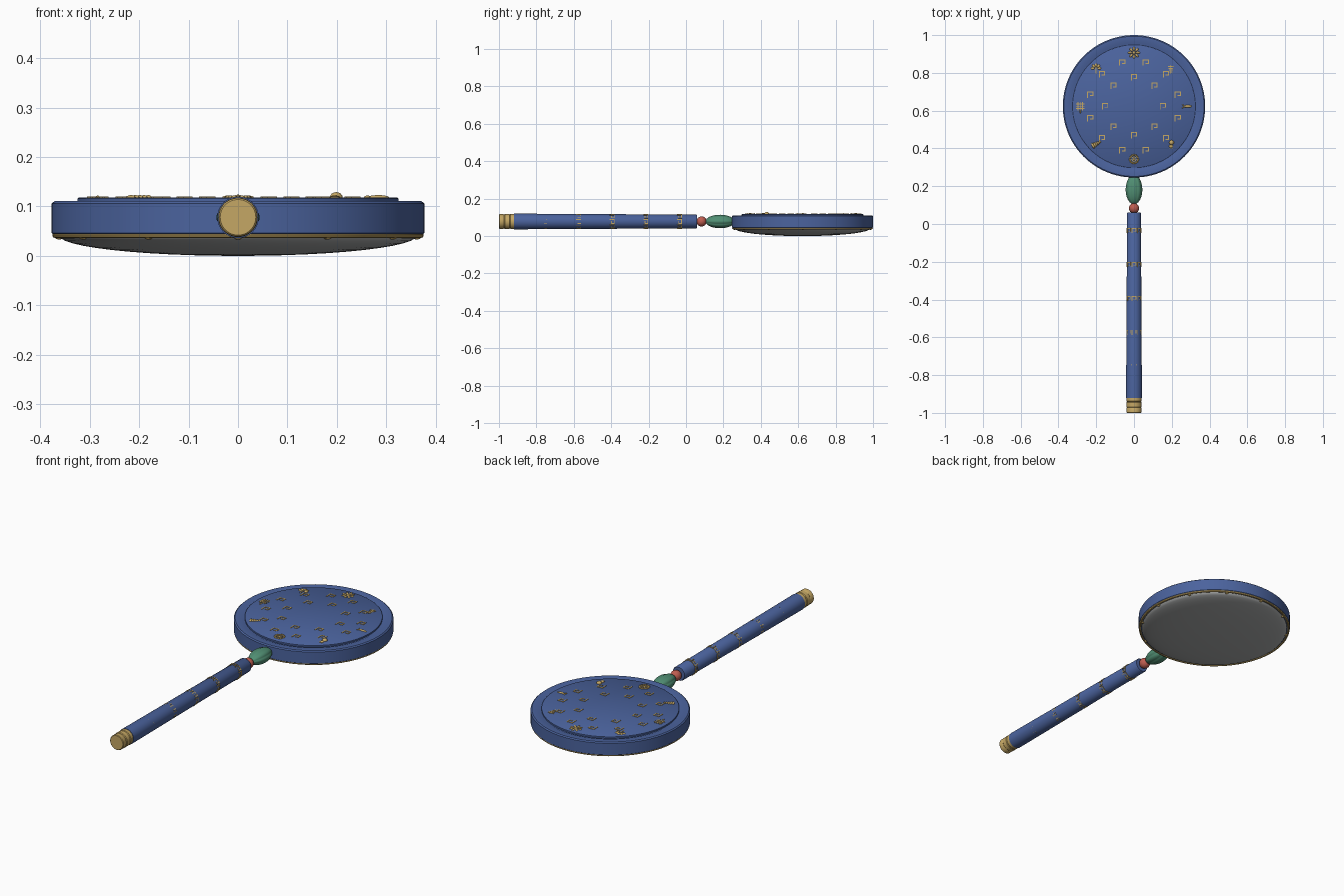
import bpy, bmesh
from math import sin, cos, pi, radians
from mathutils import Matrix, Vector

cube = bpy.data.objects.get("Cube")
if cube:
    bpy.data.objects.remove(cube, do_unlink=True)


def material(name, rgb):
    m = bpy.data.materials.new(name)
    m.use_nodes = True
    m.diffuse_color = (*rgb, 1)
    m.node_tree.nodes["Principled BSDF"].inputs["Base Color"].default_value = (*rgb, 1)
    return m


BLUE = material("blue enamel", (0.07, 0.125, 0.34))
GOLD = material("gold", (0.56, 0.39, 0.13))
JADE = material("green jade", (0.08, 0.27, 0.17))
CORAL = material("red coral", (0.52, 0.11, 0.08))
GLASS = material("silver glass", (0.40, 0.41, 0.41))

DISC_Y, R, TOP, AXIS_Z = 0.623, 0.377, 0.118, 0.078
DISC = Matrix.Translation((0, DISC_Y, 0))
SHAFT = Matrix.Translation((0, 0, AXIS_Z)) @ Matrix.Rotation(-pi / 2, 4, 'X')


def finish(name, bm, mat, angle=35):
    bmesh.ops.recalc_face_normals(bm, faces=bm.faces)
    me = bpy.data.meshes.new(name)
    bm.to_mesh(me)
    bm.free()
    me.materials.append(mat)
    for p in me.polygons:
        p.use_smooth = True
    me.set_sharp_from_angle(angle=radians(angle))
    ob = bpy.data.objects.new(name, me)
    bpy.context.collection.objects.link(ob)
    return ob


def lathe(name, profile, mat, matrix, steps=64):
    """Spin a (radius, height) profile about its own z axis."""
    bm = bmesh.new()
    verts = [bm.verts.new((r, 0, h)) for r, h in profile]
    edges = [bm.edges.new(pair) for pair in zip(verts, verts[1:])]
    bmesh.ops.spin(bm, geom=verts + edges, cent=(0, 0, 0), axis=(0, 0, 1),
                   angle=2 * pi, steps=steps)
    bmesh.ops.remove_doubles(bm, verts=bm.verts, dist=0.00005)
    bm.transform(matrix)
    return finish(name, bm, mat)


def ring_profile(major, minor, h, n=8):
    return [(major + minor * cos(2 * pi * i / n), h + minor * sin(2 * pi * i / n))
            for i in range(n + 1)]


def box(bm, m, x, y, sx, sy, sz=0.004, turn=0):
    bmesh.ops.create_cube(bm, size=1, matrix=m @ Matrix.Translation((x, y, 0))
                          @ Matrix.Rotation(turn, 4, 'Z') @ Matrix.Diagonal((sx, sy, sz, 1)))


def ball(bm, m, x, y, rx, ry, rz=0.004, turn=0):
    bmesh.ops.create_uvsphere(bm, u_segments=12, v_segments=8, radius=1,
                              matrix=m @ Matrix.Translation((x, y, 0))
                              @ Matrix.Rotation(turn, 4, 'Z') @ Matrix.Diagonal((rx, ry, rz, 1)))


def key(bm, m, s=1.0, depth=0.004):
    """Square spiral made of four bars."""
    box(bm, m, -0.014 * s, 0, 0.005 * s, 0.034 * s, depth)
    box(bm, m, 0, 0.0145 * s, 0.033 * s, 0.005 * s, depth)
    box(bm, m, 0.014 * s, 0.005 * s, 0.005 * s, 0.024 * s, depth)
    box(bm, m, 0.007 * s, -0.005 * s, 0.018 * s, 0.005 * s, depth)


def polar(r, deg):
    return r * cos(radians(deg)), r * sin(radians(deg))


def on_disc(r, deg):
    x, y = polar(r, deg)
    return Matrix.Translation((x, DISC_Y + y, TOP))


# Round mirror body, raised back plate and convex glass
lathe("mirror_body", [(0, 0.040), (0.371, 0.040), (R, 0.046), (R, 0.106), (0.371, 0.111),
                      (0.338, 0.111), (0.331, 0.108), (0, 0.108)], BLUE, DISC, 96)
lathe("back_plate", [(0, 0.107), (0.325, 0.107), (0.325, 0.116), (0.322, TOP), (0, TOP)],
      BLUE, DISC, 96)
dome = [(0.362 * sin(t * pi / 24), 0.041 * (1 - cos(t * pi / 24))) for t in range(13)]
lathe("mirror_glass", dome + [(0, 0.041)], GLASS, DISC, 96)

# Gold rim with small studs
lathe("gold_rim", ring_profile(0.370, 0.006, 0.042), GOLD, DISC, 96)
bm = bmesh.new()
for i in range(12):
    x, y = polar(0.362, 30 * i)
    ball(bm, Matrix.Translation((x, DISC_Y + y, 0.038)), 0, 0, 0.008, 0.008, 0.005)
finish("rim_studs", bm, GOLD)

# Spiral keys on the back, in two rings
bm = bmesh.new()
for i in range(8):
    key(bm, on_disc(0.153, 45 * i))
for i in range(12):
    key(bm, on_disc(0.240, 15 + 30 * i))
finish("back_keys", bm, GOLD)

# Eight emblems around the back
bm = bmesh.new()
m = on_disc(0.284, 90)                      # blossom
ball(bm, m, 0, 0, 0.009, 0.009, 0.006)
for i in range(8):
    ball(bm, m, *polar(0.021, 45 * i), 0.011, 0.006, turn=radians(45 * i))
finish("blossom_emblem", bm, GOLD)

bm = bmesh.new()
m = on_disc(0.280, 270)                     # wheel
ball(bm, m, 0, 0, 0.007, 0.007, 0.006)
for i in range(16):
    ball(bm, m, *polar(0.022, 22.5 * i), 0.005, 0.005)
for i in range(4):
    box(bm, m, 0, 0, 0.042, 0.004, turn=radians(45 * i))
finish("wheel_emblem", bm, GOLD)

bm = bmesh.new()
m = on_disc(0.284, 0)                       # fish
ball(bm, m, 0, 0, 0.022, 0.007, 0.005)
for s in (-1, 1):
    ball(bm, m, -0.022, 0.005 * s, 0.009, 0.003, turn=-0.6 * s)
finish("fish_emblem", bm, GOLD)

bm = bmesh.new()
m = on_disc(0.277, 315)                     # pearl on a vase
ball(bm, m, 0.003, 0.004, 0.013, 0.013, 0.011)
ball(bm, m, 0, -0.016, 0.011, 0.009)
box(bm, m, 0, -0.026, 0.018, 0.005)
finish("vase_emblem", bm, GOLD)

bm = bmesh.new()
m = on_disc(0.284, 180)                     # knot
for s in (-1, 0, 1):
    box(bm, m, 0.012 * s, 0, 0.004, 0.044)
    box(bm, m, 0, 0.012 * s, 0.044, 0.004)
ball(bm, m, 0, -0.028, 0.004, 0.010)
finish("knot_emblem", bm, GOLD)

bm = bmesh.new()
m = on_disc(0.284, 135)                     # parasol
for i in range(5):
    ball(bm, m, *polar(0.017, 45 * i), 0.010, 0.007, turn=radians(45 * i))
box(bm, m, 0, -0.010, 0.004, 0.036)
finish("parasol_emblem", bm, GOLD)

bm = bmesh.new()
m = on_disc(0.284, 225)                     # shell
for i in range(5):
    ball(bm, m, -0.016 + 0.009 * i, -0.008 + 0.005 * i, 0.006, 0.016 - 0.0025 * i, 0.005, 0.5)
finish("shell_emblem", bm, GOLD)

bm = bmesh.new()
m = on_disc(0.276, 45)                      # banner
for i in range(4):
    box(bm, m, 0, 0.016 - 0.010 * i, 0.030 - 0.005 * i, 0.005)
box(bm, m, 0, 0, 0.004, 0.048)
finish("banner_emblem", bm, GOLD)

# Tapered handle with spiral keys that sink in towards its thick end
lathe("handle", [(0, -0.92), (0.042, -0.92), (0.0365, 0.056), (0.034, 0.060), (0, 0.060)],
      BLUE, SHAFT, 48)
bm = bmesh.new()
for row in range(5):
    for i in range(8):
        place = (Matrix.Translation((0, -0.035 - 0.18 * row, AXIS_Z))
                 @ Matrix.Rotation(radians(45 * i), 4, 'Y')
                 @ Matrix.Translation((0, 0, 0.0372)))
        key(bm, place, 0.75, 0.004)
finish("handle_keys", bm, GOLD)

# Gold end cap with two grooves
lathe("end_cap", [(0, -1), (0.036, -1), (0.039, -0.997), (0.039, -0.975), (0.037, -0.972),
                  (0.040, -0.968), (0.040, -0.945), (0.037, -0.942), (0.040, -0.938),
                  (0.040, -0.918), (0, -0.918)], GOLD, SHAFT, 48)

# Coral bead and ribbed jade bead joining handle and mirror
bm = bmesh.new()
bmesh.ops.create_uvsphere(bm, u_segments=32, v_segments=20, radius=0.027,
                          matrix=Matrix.Translation((0, 0.083, AXIS_Z)))
finish("coral_bead", bm, CORAL)

bm = bmesh.new()
bmesh.ops.create_uvsphere(bm, u_segments=64, v_segments=24, radius=1)
ribs = 8
for v in bm.verts:
    step = round(8 * 8 * ((Vector((v.co.x, v.co.y)).length > 1e-4)))
    if step:
        a = Vector((v.co.x, v.co.y)).angle_signed(Vector((1, 0)))
        k = 0.93 + 0.07 * abs(cos(a * ribs / 2))
        v.co.x *= k
        v.co.y *= k
bm.transform(Matrix.Translation((0, 0.182, 0)) @ SHAFT @ Matrix.Diagonal((0.044, 0.036, 0.078, 1)))
finish("jade_bead", bm, JADE, 60)
